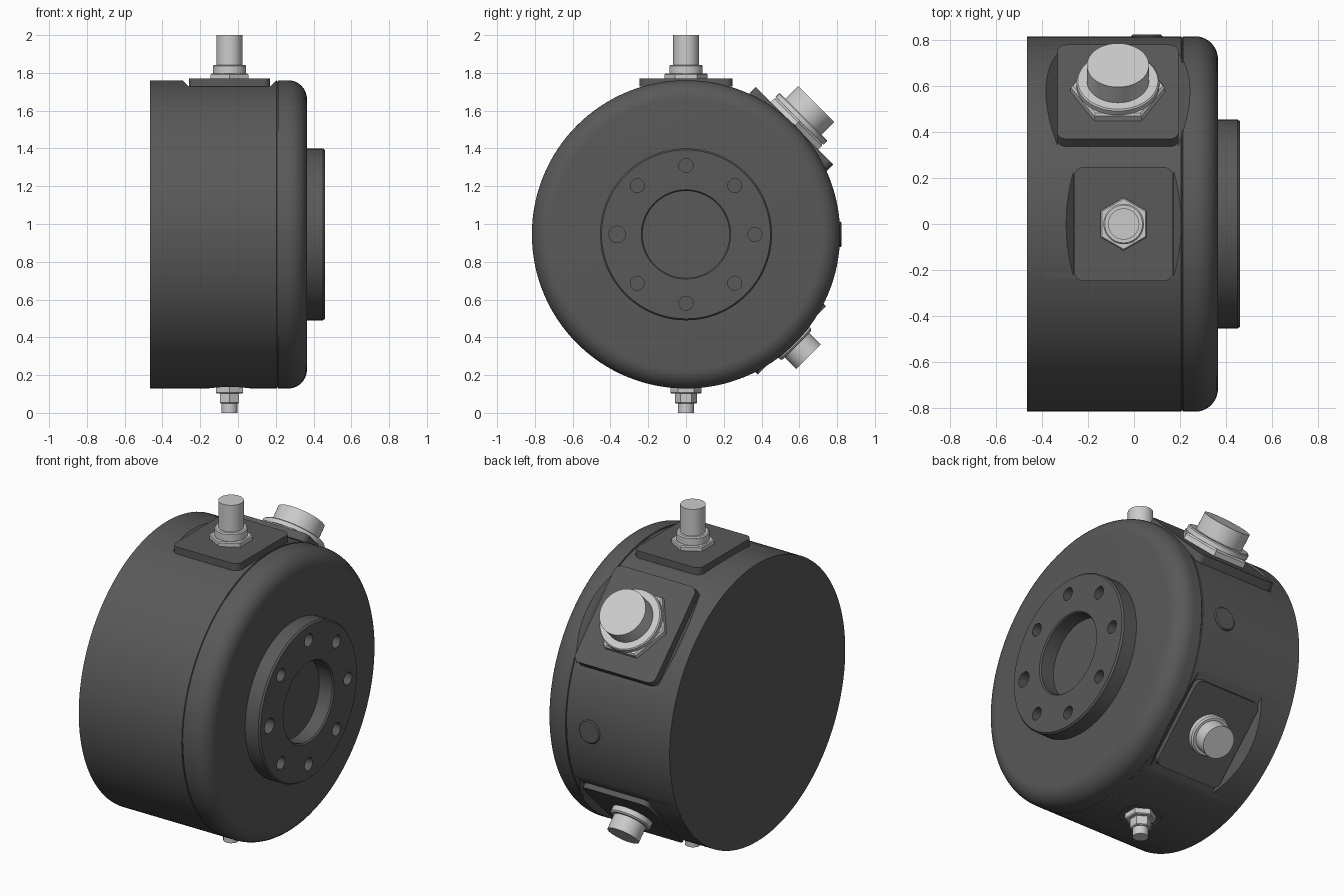
import bpy, bmesh
from math import pi, cos, sin, radians
from mathutils import Matrix

cube = bpy.data.objects.get("Cube")
if cube:
    bpy.data.objects.remove(cube, do_unlink=True)

AXIS_Z = 0.945   # height of the drum axis
R = 0.816        # drum radius


def material(name, value):
    m = bpy.data.materials.new(name)
    m.use_nodes = True
    colour = (value, value, value, 1)
    m.diffuse_color = colour
    m.node_tree.nodes["Principled BSDF"].inputs["Base Color"].default_value = colour
    return m


DARK = material("dark grey housing", 0.1)
SILVER = material("light grey metal", 0.6)

# Drum frame: local z becomes world x
DRUM = Matrix.Translation((0, 0, AXIS_Z)) @ Matrix.Rotation(pi / 2, 4, 'Y')


def radial(degrees, x):
    """Frame whose local z points outward from the drum axis, tilted from up towards +y."""
    return Matrix.Translation((x, 0, AXIS_Z)) @ Matrix.Rotation(-radians(degrees), 4, 'X')


def finish(bm, name, frame, mat):
    bmesh.ops.remove_doubles(bm, verts=bm.verts, dist=1e-5)
    bmesh.ops.recalc_face_normals(bm, faces=bm.faces)
    bm.transform(frame)
    mesh = bpy.data.meshes.new(name)
    bm.to_mesh(mesh)
    bm.free()
    mesh.materials.append(mat)
    ob = bpy.data.objects.new(name, mesh)
    bpy.context.collection.objects.link(ob)
    return ob


def smooth(ob, angle=32):
    bpy.ops.object.select_all(action='DESELECT')
    ob.select_set(True)
    bpy.context.view_layer.objects.active = ob
    bpy.ops.object.shade_smooth_by_angle(angle=radians(angle))


def lathe(name, profile, frame, mat, sides=48, turn=0.0):
    """Closed solid from (radius, height) points, capped at both ends."""
    bm = bmesh.new()
    rings = []
    for r, h in profile:
        angles = [turn + 2 * pi * i / sides for i in range(sides)]
        rings.append([bm.verts.new((r * cos(a), r * sin(a), h)) for a in angles])
    for low, high in zip(rings, rings[1:]):
        for i in range(sides):
            j = (i + 1) % sides
            bm.faces.new((low[i], low[j], high[j], high[i]))
    bm.faces.new(rings[0])
    bm.faces.new(rings[-1])
    return finish(bm, name, frame, mat)


def cylinder(name, r, low, high, frame, mat, sides=48, turn=0.0, chamfer=0.0):
    profile = [(r, low), (r, high - chamfer)]
    if chamfer:
        profile.append((r - chamfer, high))
    return lathe(name, profile, frame, mat, sides, turn)


def cut(ob, cutters):
    for c in cutters:
        c.hide_render = True
        mod = ob.modifiers.new("cut", 'BOOLEAN')
        mod.operation = 'DIFFERENCE'
        mod.solver = 'EXACT'
        mod.object = c
    bpy.context.view_layer.update()
    result = ob.evaluated_get(bpy.context.evaluated_depsgraph_get())
    mesh = bpy.data.meshes.new_from_object(result)
    ob.modifiers.clear()
    ob.data = mesh
    for c in cutters:
        bpy.data.objects.remove(c, do_unlink=True)


def pocket(half, floor, frame):
    """Flat milled pocket whose side walls flare outward along the drum axis."""
    bm = bmesh.new()
    bmesh.ops.create_cube(bm, size=2)
    for v in bm.verts:
        top = v.co.z > 0
        v.co = (v.co.x * (half + (0.15 if top else 0)), v.co.y * 0.6,
                floor + (0.15 if top else 0))
    return finish(bm, "pocket_cutter", frame, DARK)


def plate(name, hx, hy, low, high, frame, corner=0.04):
    """Mounting plate with rounded corners."""
    bm = bmesh.new()
    outline = []
    for q, (sx, sy) in enumerate(((1, 1), (-1, 1), (-1, -1), (1, -1))):
        for k in range(7):
            a = (q + k / 6) * pi / 2
            outline.append(bm.verts.new((sx * (hx - corner) + corner * cos(a),
                                         sy * (hy - corner) + corner * sin(a), low)))
    face = bm.faces.new(outline)
    ext = bmesh.ops.extrude_face_region(bm, geom=[face])
    for v in ext["geom"]:
        if isinstance(v, bmesh.types.BMVert):
            v.co.z = high
    smooth(finish(bm, name, frame, DARK))


# Frames of the fittings around the rim
top = radial(0, -0.045)
upper = radial(45, -0.07)
lower = radial(135, -0.045)
bottom = radial(180, -0.045)
side = radial(90, 0.055)

# Drum with rounded front rim and a fine seam
rim = 0.1
profile = [(R, -0.465), (R, 0.205), (R - 0.006, 0.207), (R - 0.006, 0.211), (R, 0.213)]
for k in range(11):
    a = k / 10 * pi / 2
    profile.append((R - rim + rim * cos(a), 0.365 - rim + rim * sin(a)))
drum = lathe("drum_housing", profile, DRUM, DARK, 128)
cut(drum, [pocket(0.217, 0.783, top), pocket(0.262, 0.765, upper),
           pocket(0.217, 0.763, lower),
           cylinder("spot_cutter", 0.115, 0.808, 0.95, bottom, DARK)])
smooth(drum)

# Front flange with bore and bolt circle
flange = lathe("front_flange", [(0.455, 0.36), (0.455, 0.45), (0.447, 0.46)],
               DRUM, DARK, 96)
cutters = [lathe("bore_cutter", [(0.23, 0.368), (0.23, 0.452), (0.245, 0.47)],
                 DRUM, DARK, 64)]
for i in range(8):
    a = i * pi / 4
    hole = DRUM @ Matrix.Translation((0.365 * cos(a), 0.365 * sin(a), 0))
    r = 0.044 if i == 6 else 0.037
    cutters.append(cylinder("hole_cutter", r, 0.39, 0.5, hole, DARK, 24))
cut(flange, cutters)
smooth(flange)

# Top plate and tall connector
plate("top_plate", 0.215, 0.247, 0.783, 0.825, top)
smooth(cylinder("top_hex_nut", 0.115, 0.825, 0.852, top, SILVER, 6, pi / 2, 0.006))
smooth(cylinder("top_collar", 0.088, 0.852, 0.898, top, SILVER, chamfer=0.006))
smooth(cylinder("top_connector", 0.068, 0.898, 1.055, top, SILVER))

# Upper plate and large connector
plate("upper_plate", 0.263, 0.29, 0.765, 0.812, upper)
smooth(cylinder("upper_hex_nut", 0.205, 0.812, 0.85, upper, SILVER, 6, 0, 0.01))
smooth(cylinder("upper_collar", 0.18, 0.85, 0.88, upper, SILVER, chamfer=0.006))
smooth(cylinder("upper_connector", 0.135, 0.88, 0.976, upper, SILVER))

# Lower plate and short connector
plate("lower_plate", 0.215, 0.255, 0.763, 0.793, lower)
smooth(cylinder("lower_collar", 0.115, 0.793, 0.83, lower, SILVER, chamfer=0.008))
smooth(cylinder("lower_connector", 0.092, 0.83, 0.917, lower, SILVER))

# Bottom drain fitting
smooth(cylinder("bottom_hex_nut", 0.083, 0.808, 0.842, bottom, SILVER, 6, pi / 2, 0.005))
smooth(cylinder("bottom_hex_neck", 0.058, 0.842, 0.896, bottom, SILVER, 6, pi / 2, 0.005))
smooth(cylinder("bottom_nozzle", 0.042, 0.896, 0.945, bottom, SILVER, 32))

# Round plug on the side of the rim
smooth(cylinder("side_plug", 0.068, 0.79, 0.823, side, DARK, chamfer=0.006))
